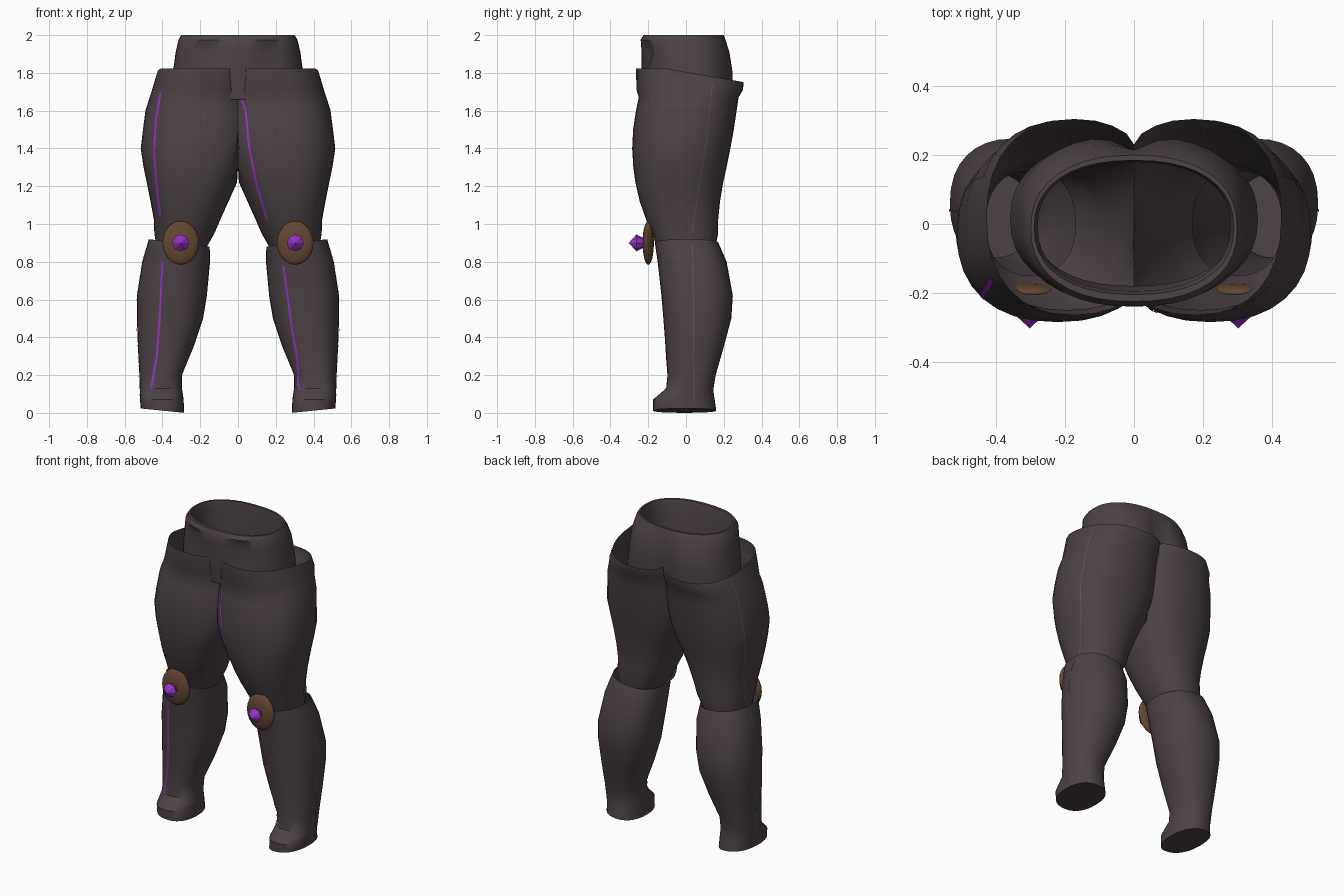
import bpy, bmesh, math
from mathutils import Vector
from mathutils.bvhtree import BVHTree

if "Cube" in bpy.data.objects:
    bpy.data.objects.remove(bpy.data.objects["Cube"])


def material(name, rgb):
    m = bpy.data.materials.new(name)
    m.diffuse_color = (*rgb, 1)
    m.use_nodes = True
    m.node_tree.nodes["Principled BSDF"].inputs["Base Color"].default_value = m.diffuse_color
    return m


CLOTH = material("dark_cloth", (0.074, 0.055, 0.062))
BROWN = material("brown_leather", (0.125, 0.062, 0.032))
PURPLE = material("purple_crystal", (0.30, 0.035, 0.56))
SEAM = material("grey_seam", (0.12, 0.09, 0.115))


def finish(name, bm, mat, angle=40):
    me = bpy.data.meshes.new(name)
    bm.normal_update()
    bm.to_mesh(me)
    bm.free()
    ob = bpy.data.objects.new(name, me)
    bpy.context.collection.objects.link(ob)
    me.materials.append(mat)
    if angle:
        bpy.ops.object.select_all(action='DESELECT')
        ob.select_set(True)
        bpy.context.view_layer.objects.active = ob
        bpy.ops.object.shade_smooth_by_angle(angle=math.radians(angle))
    return ob


def loft(rings, side=1, n=32, power=2.3, shape=None, cap=False, clamp=False):
    """Stack of rounded rings (z, x0, x1, y0, y1), listed upwards."""
    bm = bmesh.new()
    rows = []
    for i, (z, x0, x1, y0, y1) in enumerate(rings):
        row = []
        for k in range(n):
            a = math.tau * k / n
            c, s = math.cos(a), math.sin(a)
            x = (x0 + x1) / 2 + (x1 - x0) / 2 * math.copysign(abs(c) ** (2 / power), c)
            y = (y0 + y1) / 2 + (y1 - y0) / 2 * math.copysign(abs(s) ** (2 / power), s)
            if clamp:
                x = max(x, 0)
            p = Vector((x, y, z))
            if shape:
                p = shape(p, i)
            row.append(bm.verts.new((p.x * side, p.y, p.z)))
        rows.append(row)
    for lo, hi in zip(rows, rows[1:]):
        for k in range(n):
            j = (k + 1) % n
            f = [lo[k], lo[j], hi[j], hi[k]]
            # leave out the wall between the two legs
            if clamp and all(abs(v.co.x) < 1e-4 for v in f):
                continue
            bm.faces.new(f if side > 0 else f[::-1])
    if cap:
        bm.faces.new(rows[0][::-1] if side > 0 else rows[0])
    return bm


# waist band: outer wall, rolled rim, inner wall
def waist_shape(p, i):
    if p.y > 0 and i < 4:
        p.y -= (0.06, 0.045, 0.025, 0.01)[i] * math.exp(-(p.x / 0.06) ** 2)
    if i == 2 and p.y < 0:
        p.y += 0.035 * math.exp(-((abs(p.x) - 0.17) / 0.05) ** 2)
    return p


waist = [(1.66, -.36, .36, -.22, .25), (1.80, -.345, .345, -.235, .258),
         (1.91, -.33, .33, -.235, .24), (1.975, -.315, .315, -.24, .215),
         (2.0, -.30, .30, -.225, .20), (2.0, -.29, .29, -.205, .185),
         (1.96, -.28, .28, -.195, .18), (1.70, -.29, .29, -.18, .18)]
finish("waist_band", loft(waist, n=40, shape=waist_shape), CLOTH)

# leg profiles, listed upwards
thigh = [(0.87, .17, .43, -.15, .155), (0.95, .125, .443, -.18, .17),
         (1.02, .095, .445, -.21, .17), (1.12, .05, .463, -.245, .18),
         (1.22, .005, .483, -.268, .197), (1.30, -.04, .50, -.279, .215),
         (1.40, -.07, .515, -.285, .235), (1.50, -.08, .503, -.28, .253),
         (1.60, -.08, .49, -.265, .268), (1.67, -.08, .468, -.25, .278),
         (1.71, -.08, .455, -.262, .302), (1.81, -.08, .428, -.265, .305)]
calf = [(0.012, .285, .515, -.175, .16), (0.07, .288, .518, -.175, .152),
        (0.10, .292, .519, -.14, .147), (0.13, .297, .52, -.105, .146),
        (0.20, .297, .522, -.098, .157), (0.35, .235, .53, -.108, .20),
        (0.50, .185, .535, -.12, .24), (0.62, .165, .535, -.13, .248),
        (0.80, .148, .507, -.15, .215), (0.90, .15, .472, -.165, .172)]


def thigh_shape(p, i):
    if i == len(thigh) - 1:      # rim dips toward the back
        p.z += 0.012 - 0.07 * max(0, (p.y + 0.1) / 0.4)
    return p


def calf_shape(p, i):
    if i == 0:                   # sloping sole
        p.z += 0.1 * (p.x - 0.4)
    elif i == len(calf) - 1:
        p.z += 0.12 * (p.x - 0.31)
    return p


def ribbon(name, tree, path, axis, sign, width, mat):
    """Thin strip laid on a surface; path holds (offset, z) pairs."""
    bm = bmesh.new()
    d = Vector((sign, 0, 0)) if axis == 'x' else Vector((0, sign, 0))
    prev = None
    steps = 5
    for (a0, z0), (a1, z1) in zip(path, path[1:]):
        for t in range(steps + 1):
            u = t / steps
            a, z = a0 + (a1 - a0) * u, z0 + (z1 - z0) * u
            pair = []
            for o in (-width / 2, width / 2):
                start = Vector((0, a + o, z)) if axis == 'x' else Vector((a + o, 0, z))
                hit, normal, *_ = tree.ray_cast(start + d * 2, -d)
                if hit:
                    pair.append(bm.verts.new(hit + d * 0.004))
            if len(pair) == 2:
                if prev:
                    bm.faces.new((prev[0], prev[1], pair[1], pair[0]))
                prev = pair
            else:
                prev = None
    bmesh.ops.remove_doubles(bm, verts=bm.verts, dist=1e-5)
    bmesh.ops.recalc_face_normals(bm, faces=bm.faces)
    bm.faces.ensure_lookup_table()
    bm.normal_update()
    if bm.faces and bm.faces[0].normal.dot(d) < 0:
        bmesh.ops.reverse_faces(bm, faces=bm.faces)
    finish(name, bm, mat, 0)


# front piping differs between the two legs
piping = {-1: ([(-.41, 1.70), (-.435, 1.55), (-.445, 1.38), (-.43, 1.2), (-.412, 1.04)],
               [(-.40, .80), (-.415, .5), (-.43, .3), (-.46, .13)]),
          1: ([(.012, 1.68), (.04, 1.60), (.06, 1.4), (.1, 1.2), (.155, 1.02)],
              [(.24, .78), (.285, .45), (.315, .28), (.32, .12)])}

for side, tag in ((1, "right"), (-1, "left")):
    upper = loft(thigh, side, shape=thigh_shape, clamp=True)
    lower = loft(calf, side, shape=calf_shape, cap=True)
    upper_tree, lower_tree = BVHTree.FromBMesh(upper), BVHTree.FromBMesh(lower)
    finish("thigh_" + tag, upper, CLOTH)
    finish("calf_and_foot_" + tag, lower, CLOTH)

    # front piping and outer side seams
    ribbon("thigh_piping_" + tag, upper_tree, piping[side][0], 'y', -1, 0.011, PURPLE)
    ribbon("calf_piping_" + tag, lower_tree, piping[side][1], 'y', -1, 0.011, PURPLE)
    ribbon("thigh_seam_" + tag, upper_tree,
           [(.14, 1.74), (.11, 1.45), (.07, 1.2), (.03, .95)], 'x', side, 0.005, SEAM)
    ribbon("calf_seam_" + tag, lower_tree,
           [(.035, .89), (.04, .5), (.042, .04)], 'x', side, 0.005, SEAM)

    # knee pad
    bm = bmesh.new()
    bmesh.ops.create_uvsphere(bm, u_segments=20, v_segments=12, radius=1)
    for v in bm.verts:
        v.co = Vector((v.co.x * 0.097 + side * 0.303, v.co.y * 0.03 - 0.20,
                       v.co.z * 0.116 + 0.90))
    finish("knee_pad_" + tag, bm, BROWN)

    # faceted knee spike
    bm = bmesh.new()
    rows = []
    for y, r in ((-.20, .026), (-.235, .03), (-.262, .045)):
        rows.append([bm.verts.new((side * 0.303 + r * math.sin(math.tau * k / 8), y,
                                   0.90 + r * math.cos(math.tau * k / 8))) for k in range(8)])
    tip = bm.verts.new((side * 0.303, -0.303, 0.90))
    for k in range(8):
        j = (k + 1) % 8
        for a, b in zip(rows, rows[1:]):
            bm.faces.new((a[k], a[j], b[j], b[k]))
        bm.faces.new((rows[-1][k], rows[-1][j], tip))
    bm.faces.new(rows[0])
    bmesh.ops.recalc_face_normals(bm, faces=bm.faces)
    finish("knee_spike_" + tag, bm, PURPLE, 0)
